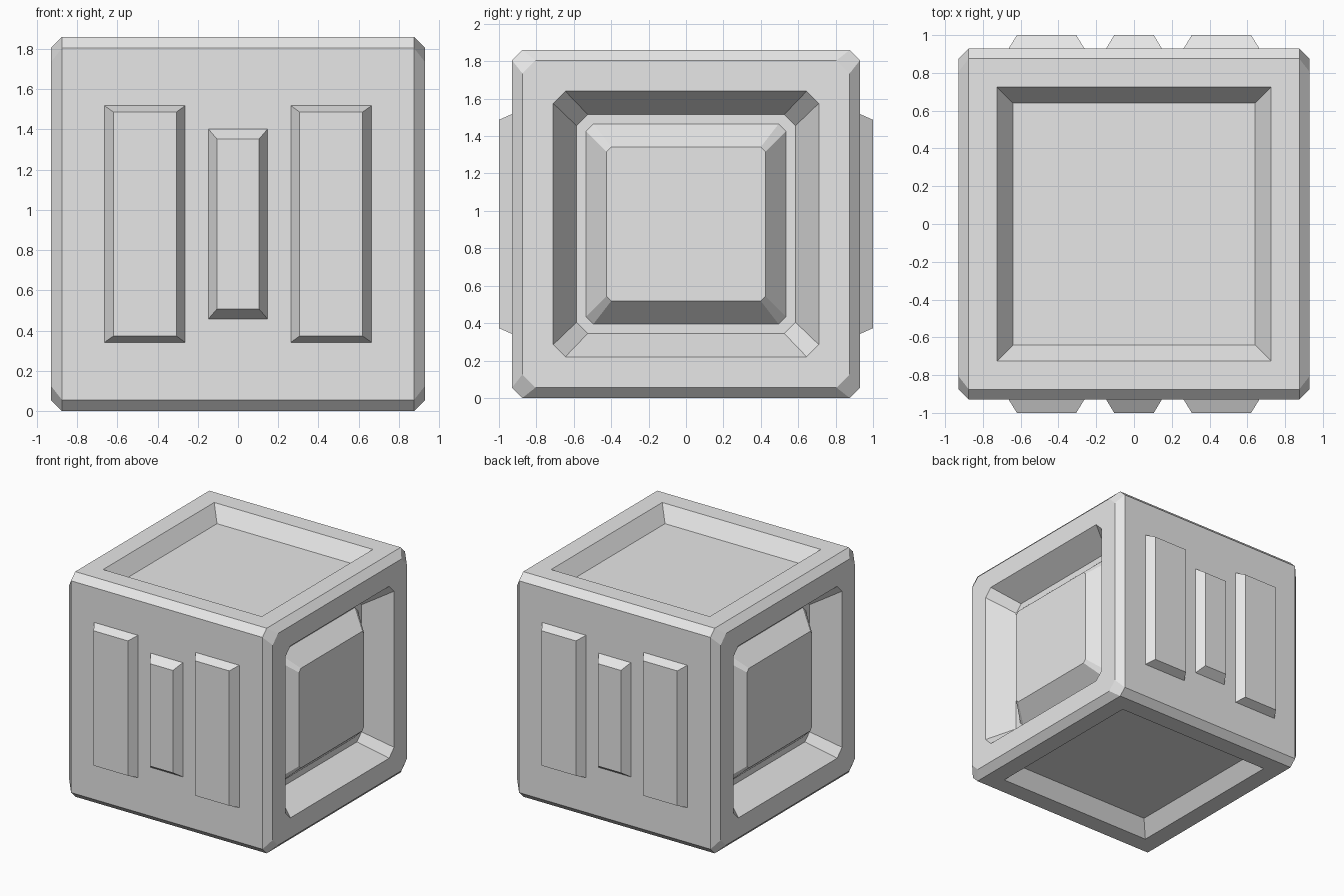
import bpy
import bmesh
from itertools import product
from mathutils import Vector

default = bpy.data.objects.get("Cube")
if default:
    bpy.data.objects.remove(default, do_unlink=True)

HALF = 0.93      # half size of the crate
BEVEL = 0.055    # edge bevel
MID = Vector((0, 0, HALF))

grey = bpy.data.materials.new("light_grey")
grey.use_nodes = True
grey.diffuse_color = (0.8, 0.8, 0.8, 1)
grey.node_tree.nodes["Principled BSDF"].inputs["Base Color"].default_value = (0.8, 0.8, 0.8, 1)


def hull(name, points):
    """Convex solid around points given relative to the crate centre."""
    bm = bmesh.new()
    for p in points:
        bm.verts.new(Vector(p) + MID)
    bmesh.ops.convex_hull(bm, input=bm.verts)
    bmesh.ops.dissolve_limit(bm, angle_limit=0.01, verts=bm.verts, edges=bm.edges)
    bmesh.ops.recalc_face_normals(bm, faces=bm.faces)
    mesh = bpy.data.meshes.new(name)
    bm.to_mesh(mesh)
    bm.free()
    mesh.materials.append(grey)
    obj = bpy.data.objects.new(name, mesh)
    bpy.context.collection.objects.link(obj)
    return obj


def ring(u, v, cut):
    """Rectangle corners, clipped when cut is above zero."""
    pts = []
    for a, b in product((-1, 1), repeat=2):
        pts += [(a * u, b * (v - cut)), (a * (u - cut), b * v)]
    return set(pts)


def frustum(name, axis, side, sections, shift=0):
    """Tapered solid along an axis; sections are (depth, u, v, cut)."""
    pts = []
    for d, u, v, cut in sections:
        for a, b in ring(u, v, cut):
            p = [a + shift, b]
            p.insert(axis, side * d)
            pts.append(p)
    return hull(name, pts)


# Crate body with bevelled edges and clipped corners on the side panels
inner = HALF - BEVEL
clip = inner - 0.07
points = []
for sx, sy, sz in product((-1, 1), repeat=3):
    for p in ((inner, HALF, inner), (inner, inner, HALF),
              (HALF, inner, clip), (HALF, clip, inner)):
        points.append((p[0] * sx, p[1] * sy, p[2] * sz))
body = hull("crate_body", points)


def carve(cutter):
    cutter.hide_render = True
    cutter.hide_viewport = True
    cutter.display_type = 'WIRE'
    mod = body.modifiers.new(cutter.name, 'BOOLEAN')
    mod.operation = 'DIFFERENCE'
    mod.solver = 'EXACT'
    mod.object = cutter


for side, label in ((1, "left"), (-1, "right")):
    # Deep side recess with a raised block inside
    carve(frustum(f"{label}_recess_cutter", 0, side,
                  [(0.72, 0.585, 0.585, 0.06), (HALF, 0.71, 0.71, 0.065),
                   (HALF + 0.1, 0.71, 0.71, 0.065)]))
    frustum(f"{label}_raised_block", 0, side,
            [(0.70, 0.535, 0.535, 0.04), (0.72, 0.535, 0.535, 0.04),
             (0.855, 0.425, 0.412, 0.025)])

for side, label in ((1, "top"), (-1, "bottom")):
    # Shallow square tray
    carve(frustum(f"{label}_tray_cutter", 2, side,
                  [(HALF - 0.12, 0.64, 0.64, 0), (HALF, 0.725, 0.725, 0),
                   (HALF + 0.1, 0.725, 0.725, 0)]))

for side, label in ((-1, "front"), (1, "back")):
    # Three raised bars, the middle one shorter
    for shift, name in ((-0.463, "right"), (0.463, "left")):
        frustum(f"{label}_{name}_bar", 1, side,
                [(HALF - 0.02, 0.2, 0.588, 0), (HALF, 0.2, 0.588, 0),
                 (1.0, 0.157, 0.557, 0)], shift)
    frustum(f"{label}_middle_bar", 1, side,
            [(HALF - 0.02, 0.147, 0.472, 0), (HALF, 0.147, 0.472, 0),
             (1.0, 0.105, 0.423, 0)])
